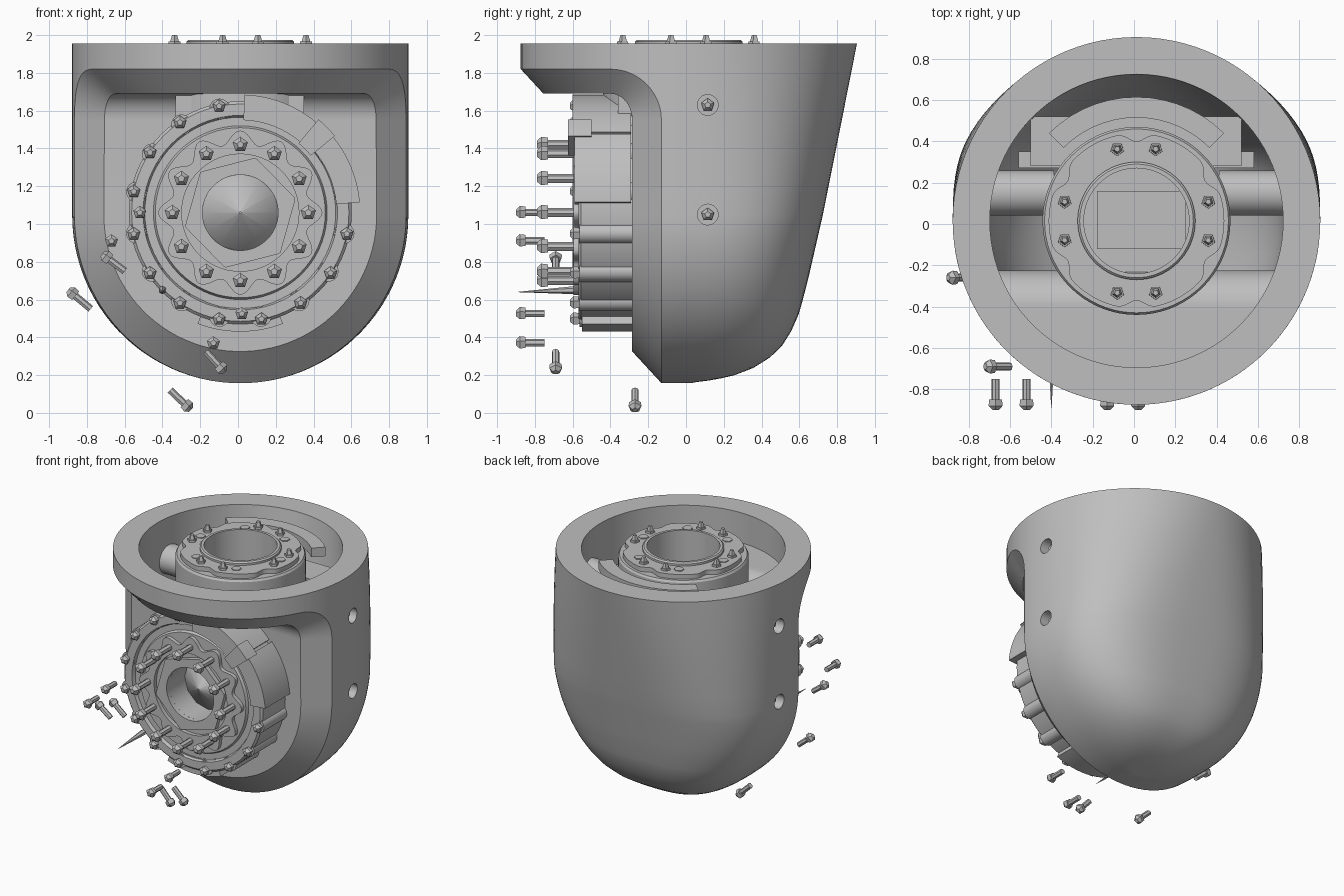
import bpy, bmesh
from math import sin, cos, pi, radians, sqrt, asin
from mathutils import Vector, Matrix

if "Cube" in bpy.data.objects:
    bpy.data.objects.remove(bpy.data.objects["Cube"])

GREY = bpy.data.materials.new("machined_grey")
GREY.use_nodes = True
GREY.diffuse_color = (0.52, 0.52, 0.52, 1)
GREY.node_tree.nodes["Principled BSDF"].inputs["Base Color"].default_value = (0.52, 0.52, 0.52, 1)

CX, CY, R, CZ, TOP = 0.012, 0.015, 0.89, 1.047, 1.955


def activate(ob):
    bpy.ops.object.select_all(action="DESELECT")
    ob.select_set(True)
    bpy.context.view_layer.objects.active = ob


def make(name, bm):
    bmesh.ops.recalc_face_normals(bm, faces=bm.faces)
    me = bpy.data.meshes.new(name)
    bm.to_mesh(me)
    bm.free()
    ob = bpy.data.objects.new(name, me)
    bpy.context.collection.objects.link(ob)
    me.materials.append(GREY)
    return ob


def smooth(ob, angle=32):
    activate(ob)
    bpy.ops.object.shade_smooth_by_angle(angle=radians(angle))
    return ob


def cut(ob, cutter):
    m = ob.modifiers.new("cut", "BOOLEAN")
    m.operation, m.solver, m.object = "DIFFERENCE", "EXACT", cutter
    activate(ob)
    bpy.ops.object.modifier_apply(modifier=m.name)


def loft(bm, rows, loop=False):
    """Skin closed rows of points; cap the ends unless the rows form a loop."""
    vs = [[bm.verts.new(p) for p in r] for r in rows]
    n = len(rows[0])
    for a, b in zip(vs, vs[1:] + vs[:1] if loop else vs[1:]):
        for i in range(n):
            j = (i + 1) % n
            bm.faces.new((a[i], a[j], b[j], b[i]))
    if not loop:
        bm.faces.new(vs[0])
        bm.faces.new(vs[-1])


def up(r, a, h):        # polar position about the vertical axis
    return (CX + r * cos(a), CY + r * sin(a), h)


def out(r, a, h):       # polar position about the front axis
    return (CX + r * cos(a), h, 1.06 + r * sin(a))


def lathe(name, prof, place, seg=72):
    bm = bmesh.new()
    loft(bm, [[place(r, 2 * pi * i / seg, h) for r, h in prof] for i in range(seg)], loop=True)
    return smooth(make(name, bm))


def shaped_ring(name, place, radius, r_in, h0, h1, seg=144):
    """Flat ring whose outer radius is a function of the angle."""
    bm = bmesh.new()
    rows = []
    for i in range(seg):
        a = 2 * pi * i / seg
        rows.append([place(r, a, h) for r, h in ((r_in, h0), (radius(a), h0), (radius(a), h1), (r_in, h1))])
    loft(bm, rows, loop=True)
    return smooth(make(name, bm))


def arc_plate(name, place, r0, r1, a0, a1, h0, h1, steps=14):
    bm = bmesh.new()
    rows = []
    for i in range(steps + 1):
        a = radians(a0 + (a1 - a0) * i / steps)
        rows.append([place(r, a, h) for r, h in ((r0, h0), (r1, h0), (r1, h1), (r0, h1))])
    loft(bm, rows)
    return smooth(make(name, bm))


def rod(bm, p, q, r1, r2, seg):
    p, q = Vector(p), Vector(q)
    m = Matrix.Translation((p + q) / 2) @ (q - p).to_track_quat("Z", "Y").to_matrix().to_4x4()
    bmesh.ops.create_cone(bm, cap_ends=True, segments=seg, radius1=r1, radius2=r2, depth=(q - p).length, matrix=m)


def bolt(bm, head, tail, r=0.02, hr=0.036, hl=0.05):
    """Five-sided head with a tapered face and a slim shank."""
    h, t = Vector(head), Vector(tail)
    d = (t - h).normalized()
    rod(bm, h, h + d * hl * 0.4, hr * 0.45, hr, 5)
    rod(bm, h + d * hl * 0.4, h + d * hl, hr, hr * 0.9, 5)
    rod(bm, h + d * hl * 0.9, t, r, r, 7)


def box(name, lo, hi):
    bm = bmesh.new()
    bmesh.ops.create_cube(bm, size=1)
    for v in bm.verts:
        v.co = [(a + b) / 2 + c * (b - a) for a, b, c in zip(lo, hi, v.co)]
    return make(name, bm)


# Shell volume: round plan at the rim, squarer below, U-shaped front, leaning back
BACK = [(0.16, 0.03), (0.175, 0.15), (0.2, 0.26), (0.24, 0.36), (0.29, 0.44), (0.35, 0.505), (0.43, 0.556),
        (0.53, 0.60), (0.7, 0.645), (1.05, 0.725), (1.5, 0.815), (TOP, 0.905), (2.2, 0.955)]


def back_y(z):
    for (z0, y0), (z1, y1) in zip(BACK, BACK[1:]):
        if z <= z1:
            return y0 + (y1 - y0) * max(0, z - z0) / (z1 - z0)
    return BACK[-1][1]


def hull(name, inset, top):
    r = R - inset
    levels = [(CZ - r * cos(t), r * sin(t)) for t in (radians(3 + 87 * i / 24) for i in range(25))]
    levels += [(CZ + (top - CZ) * i / 6, r) for i in range(1, 7)]
    rows = []
    for z, w in levels:
        depth = back_y(z) - inset - CY
        power = 2 / (2 + 0.75 * min(1, max(0, (TOP - z) / (TOP - CZ))))
        row = []
        for i in range(96):
            c, s = cos(2 * pi * i / 96), sin(2 * pi * i / 96)
            if s > 0:
                c, s = (1 if c > 0 else -1) * abs(c) ** power, s ** power
            row.append((CX + w * c, CY + s * (depth if s > 0 else r), z))
        rows.append(row)
    bm = bmesh.new()
    loft(bm, rows)
    return make(name, bm)


def notch(name, r):
    """Open front region below the flange, with a filleted inner corner."""
    arc = [(-0.4 + r * cos(t), 1.55 + r * sin(t)) for t in (pi / 2 * i / 12 for i in range(13))]
    prof = [(-2, -1), (-0.4 + r, -1)] + arc + [(-2, 1.55 + r)]
    bm = bmesh.new()
    loft(bm, [[(x, y, z) for y, z in prof] for x in (-2, 2)])
    return make(name, bm)


shell = hull("shell", 0, TOP)
cavity = hull("cavity_cutter", 0.18, 2.15)
front_notch, inner_notch = notch("front_cutter", 0.27), notch("inner_cutter", 0.175)
cut(shell, front_notch)
cut(cavity, inner_notch)

# Chamfered front panel that runs up into the flange underside
ri, yc = 0.785, 0.03
pairs = []
for i in range(25):
    t = radians(2 + 88 * i / 24)
    pairs.append(((0.878 * sin(t), -0.13, CZ - R * cos(t)), (0.722 * sin(t), -0.285, CZ - 0.722 * cos(t))))
for i in range(13):
    t = pi / 2 * i / 12
    yo, yi = -0.4 + 0.27 * cos(t), -0.4 + 0.115 * cos(t)
    pairs.append(((sqrt(R * R - (yo - CY) ** 2), yo, 1.55 + 0.27 * sin(t)),
                  (sqrt(ri * ri - (yi - yc) ** 2), yi, 1.55 + 0.14 * sin(t))))
ao, ai = asin((0.4 + CY) / R), asin((0.4 + yc) / ri)
for i in range(1, 25):
    f = i / 24.5
    a, b = ao + (pi / 2 - ao) * f, ai + (pi / 2 - ai) * f
    pairs.append(((R * cos(a), CY - R * sin(a), 1.82), (ri * cos(b), yc - ri * sin(b), 1.69)))
bm = bmesh.new()
loft(bm, [[(CX - o[0], *o[1:]), (CX - n[0], *n[1:]), (CX + n[0], *n[1:]), (CX + o[0], *o[1:])] for o, n in pairs])
panel = make("front_panel", bm)
for part in (shell, panel):
    cut(part, cavity)

# Side screw holes with their screws, and the cross tubes inside
tubes, screws = bmesh.new(), bmesh.new()
for z in (1.05, 1.63):
    for s in (-1, 1):
        bm = bmesh.new()
        rod(bm, (CX + s * 0.8, 0.115, z), (CX + s * 1.1, 0.115, z), 0.055, 0.055, 24)
        hole = make("hole_cutter", bm)
        cut(shell, hole)
        bpy.data.objects.remove(hole)
        bolt(screws, (CX + s * 0.85, 0.115, z), (CX + s * 0.78, 0.115, z))
        rod(tubes, (CX + s * 0.4, 0.15, z), (CX + s * 0.73, 0.15, z), 0.11, 0.11, 32)
for c in (cavity, front_notch, inner_notch):
    bpy.data.objects.remove(c)
smooth(shell, 25)
smooth(panel, 25)
smooth(make("cross_tubes", tubes))
make("side_screws", screws)

# Front actuator: housing, bolt bosses, scalloped face flange and hexagonal collar
lathe("front_housing", [(0.2, -0.25), (0.59, -0.25), (0.59, -0.555), (0.575, -0.57), (0.515, -0.57), (0.505, -0.545),
                        (0.46, -0.545), (0.45, -0.565), (0.2, -0.565)], out)
shaped_ring("face_flange", out, lambda a: 0.4 + 0.035 * cos(12 * a), 0.31, -0.55, -0.595)
shaped_ring("hex_collar", out, lambda a: 0.262 / cos((a - 0.25) % (pi / 3) - pi / 6), 0.2, -0.55, -0.6)
lathe("bore_cone", [(0.005, -0.3), (0.21, -0.3), (0.21, -0.36), (0.2, -0.38), (0.005, -0.5)], out, 12)
bosses, rim_bolts, face_bolts = bmesh.new(), bmesh.new(), bmesh.new()
for i in range(16):
    a = radians(11.25 + 22.5 * i)
    rod(bosses, out(0.56, a, -0.26), out(0.56, a, -0.565), 0.055, 0.055, 16)
    if not 0 < a < 1.5:
        bolt(rim_bolts, out(0.575, a, -0.615), out(0.575, a, -0.54))
for i in range(12):
    a = radians(30 * i)
    bolt(face_bolts, out(0.36, a, -0.79), out(0.36, a, -0.56), 0.024, 0.042, 0.06)
smooth(make("housing_bosses", bosses))
make("rim_bolts", rim_bolts)
make("face_bolts", face_bolts)
arc_plate("cover_side", out, 0.51, 0.635, 5, 41, -0.29, -0.59)
arc_plate("cover_top", out, 0.49, 0.625, 43, 88, -0.29, -0.6)
arc_plate("cover_clip", out, 0.48, 0.645, 39, 50, -0.5, -0.625, 4)
arc_plate("lower_bracket", out, 0.5, 0.63, 249, 291, -0.27, -0.55)
box("upper_bracket", (-0.33, -0.36, 1.55), (0.35, -0.27, 1.68))

# Vertical actuator: drum, lobed flange and open collar
lathe("drum", [(0.005, 1.3), (0.455, 1.3), (0.455, 1.9), (0.445, 1.915), (0.26, 1.915), (0.26, 1.6), (0.005, 1.6)], up)
lathe("collar", [(0.255, 1.62), (0.285, 1.62), (0.285, 1.965), (0.275, 1.975), (0.255, 1.975)], up)
shaped_ring("lobed_flange", up, lambda a: 0.425 - 0.04 * max(0, cos(6 * (a - pi / 2))) ** 3, 0.28, 1.9, 1.95)
studs, plugs = bmesh.new(), bmesh.new()
for base in range(0, 360, 90):
    for da in (-15, 15):
        a = radians(base + da)
        rod(studs, up(0.36, a, 1.93), up(0.36, a, 1.965), 0.035, 0.033, 5)
        rod(studs, up(0.36, a, 1.96), up(0.36, a, 2.0), 0.026, 0.014, 5)
for deg in range(0, 360, 60):
    a = radians(deg)
    rod(plugs, up(0.34, a, 1.93), up(0.34, a, 1.956), 0.036, 0.036, 6)
make("top_studs", studs)
make("top_plugs", plugs)
box("drum_core", (-0.18, -0.12, 1.55), (0.25, 0.16, 1.66))
arc_plate("rear_arc_cover", up, 0.5, 0.6, 45, 135, 1.84, 1.91)
box("rear_block", (-0.5, 0.28, 1.25), (0.52, 0.52, 1.72))
box("rear_foot", (-0.56, 0.27, 1.3), (0.58, 0.35, 1.6))

# Loose screws around the front
loose = bmesh.new()
for head, tail in (
        ((-0.9, -0.26, 0.65), (-0.78, -0.26, 0.55)),
        ((-0.25, -0.27, 0.015), (-0.36, -0.27, 0.12)),
        ((-0.07, -0.69, 0.215), (-0.17, -0.69, 0.325)),
        ((-0.72, -0.69, 0.84), (-0.6, -0.69, 0.75)),
        ((-0.13, -0.9, 0.37), (-0.13, -0.75, 0.37)),
        ((0.02, -0.9, 0.525), (0.02, -0.75, 0.525)),
        ((-0.67, -0.9, 0.91), (-0.67, -0.75, 0.91)),
        ((-0.52, -0.9, 1.06), (-0.52, -0.75, 1.06))):
    bolt(loose, head, tail)
rod(loose, (-0.4, -0.58, 0.65), (-0.4, -0.89, 0.64), 0.022, 0.001, 6)
make("loose_screws", loose)
